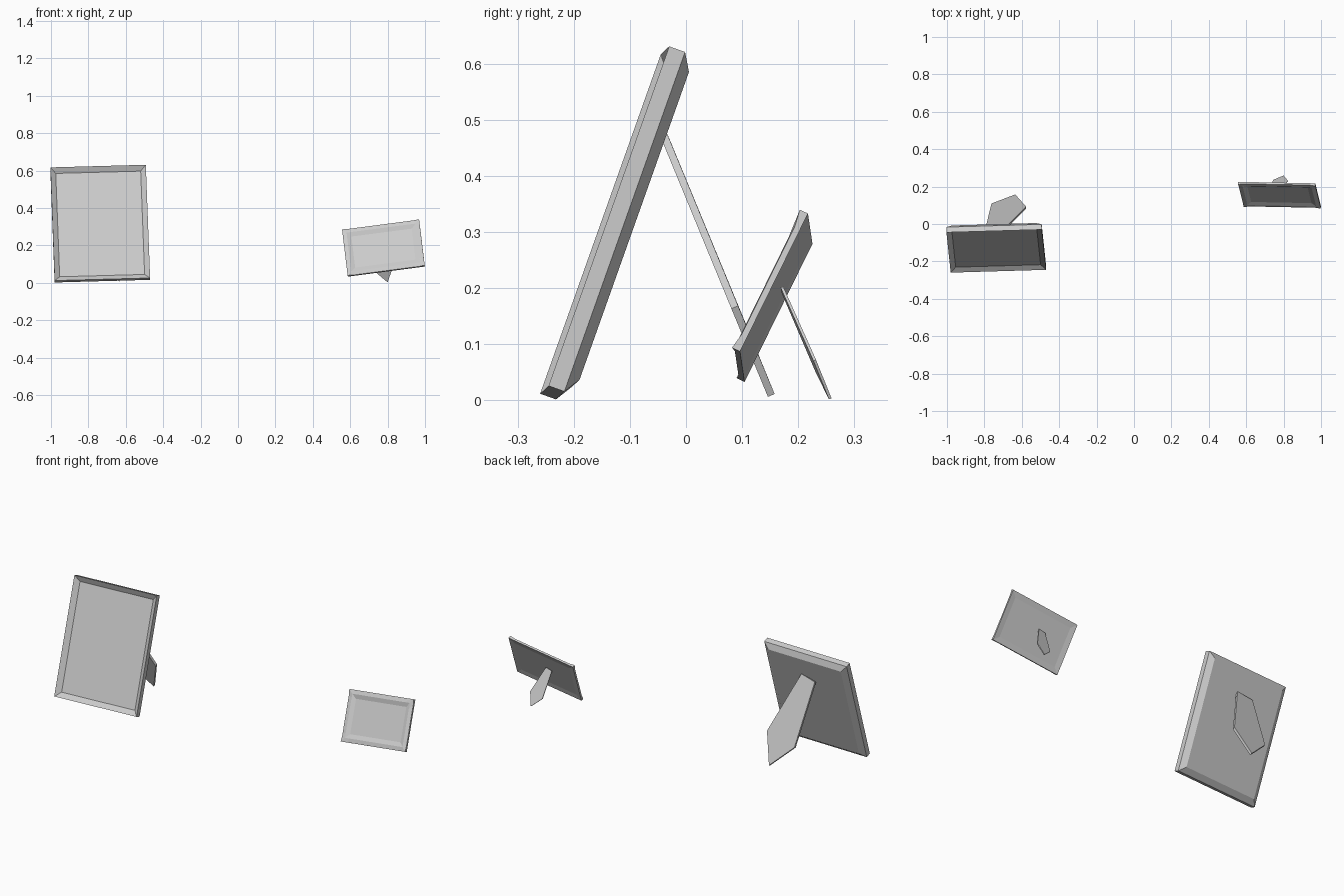
import bpy, bmesh
from mathutils import Vector

if "Cube" in bpy.data.objects:
    bpy.data.objects.remove(bpy.data.objects["Cube"])


def finish(name, bm):
    bmesh.ops.recalc_face_normals(bm, faces=bm.faces)
    me = bpy.data.meshes.new(name)
    bm.to_mesh(me)
    bm.free()
    ob = bpy.data.objects.new(name, me)
    bpy.context.collection.objects.link(ob)
    return ob


def picture_frame(name, origin, u, v, profile, corner=None):
    """Mitred frame: profile = (inset, depth, sag) from front panel round to back panel.
    origin is the bottom-left front corner; sag sinks the bars between raised corners."""
    o, u, v = Vector(origin), Vector(u), Vector(v)
    w, h = u.length, v.length
    u.normalize()
    v = (v - u * v.dot(u)).normalized()
    back = v.cross(u)
    bm = bmesh.new()
    loops = []
    for inset, depth, sag in profile:
        c = [Vector((inset, inset)), Vector((w - inset, inset)),
             Vector((w - inset, h - inset)), Vector((inset, h - inset))]
        pts = []
        for i in range(4):
            a, b = c[i], c[(i + 1) % 4]
            pts.append((a, depth))
            if corner:
                step = (b - a).normalized() * corner
                pts += [(a + step, depth + sag), (b - step, depth + sag)]
        loops.append([bm.verts.new(o + u * p.x + v * p.y + back * d) for p, d in pts])
    for la, lb in zip(loops, loops[1:]):
        n = len(la)
        for i in range(n):
            j = (i + 1) % n
            bm.faces.new((la[i], la[j], lb[j], lb[i]))
    bm.faces.new(loops[0])
    bm.faces.new(loops[-1])
    return finish(name, bm)


def easel_leg(name, top, tip, across, w_top, w_mid, thick, bend=0.7):
    """Flat five-sided prop, narrow at the top and pointed at the foot."""
    top, tip = Vector(top), Vector(tip)
    axis = tip - top
    d = axis.normalized()
    s = Vector(across)
    s = (s - d * s.dot(d)).normalized()
    n = d.cross(s).normalized() * (thick / 2)
    mid = top + axis * bend
    outline = [top - s * w_top / 2, mid - s * w_mid / 2, tip,
               mid + s * w_mid / 2, top + s * w_top / 2]
    bm = bmesh.new()
    a = [bm.verts.new(p - n) for p in outline]
    b = [bm.verts.new(p + n) for p in outline]
    bm.faces.new(a)
    bm.faces.new(b)
    for i in range(5):
        j = (i + 1) % 5
        bm.faces.new((a[i], a[j], b[j], b[i]))
    return finish(name, bm)


# Large upright frame: sloped recess in front, bevelled back
picture_frame("large_frame", (-0.98, -0.26, 0.012), (0.51, 0.015, 0.014),
              (-0.025, 0.215, 0.605),
              [(0.028, 0.02, 0), (0, 0, 0), (0, 0.03, 0), (0.03, 0.049, 0)])
easel_leg("large_frame_stand", (-0.75, -0.037, 0.467), (-0.635, 0.152, 0.009),
          (0.185, -0.015, 0.035), 0.093, 0.19, 0.013)

# Small landscape frame: raised corners, moulded rim, shallow back recess
picture_frame("small_frame", (0.586, 0.090, 0.040), (0.412, -0.008, 0.054),
              (-0.030, 0.121, 0.246),
              [(0.045, 0.010, 0), (0.022, 0.002, 0), (0, 0, 0.005),
               (0, 0.016, 0), (0.03, 0.013, 0)], corner=0.03)
easel_leg("small_frame_stand", (0.745, 0.172, 0.197), (0.80, 0.257, 0.003),
          (0.96, -0.05, 0.25), 0.04, 0.082, 0.005)
